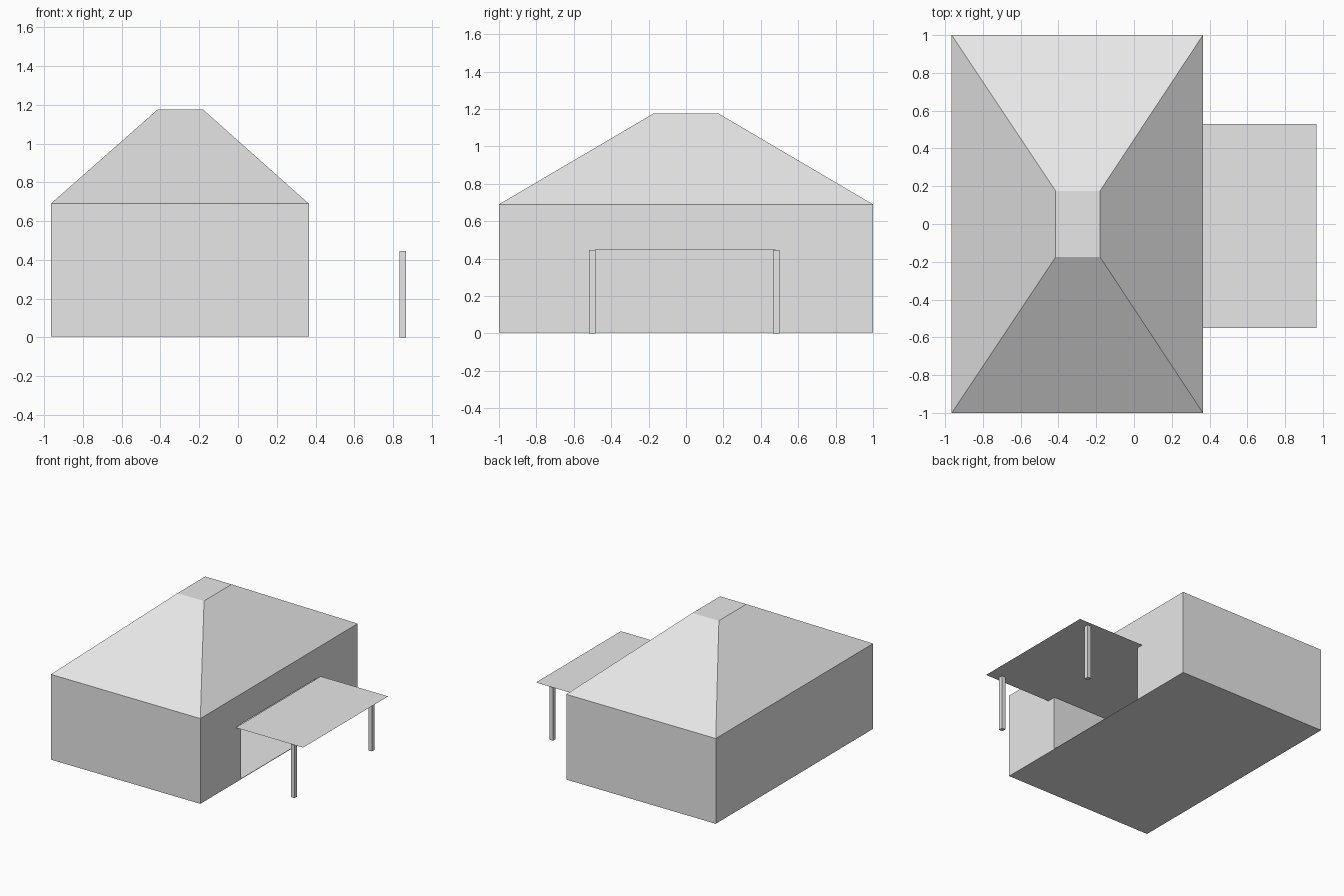
import bpy
import bmesh
from mathutils import Vector

default = bpy.data.objects.get("Cube")
if default:
    bpy.data.objects.remove(default, do_unlink=True)

plaster = bpy.data.materials.new("light_grey")
plaster.use_nodes = True
GREY = (0.8, 0.8, 0.8, 1)
plaster.diffuse_color = GREY
plaster.node_tree.nodes["Principled BSDF"].inputs["Base Color"].default_value = GREY


def finish(name, bm):
    bmesh.ops.recalc_face_normals(bm, faces=bm.faces)
    mesh = bpy.data.meshes.new(name)
    bm.to_mesh(mesh)
    bm.free()
    mesh.materials.append(plaster)
    obj = bpy.data.objects.new(name, mesh)
    bpy.context.collection.objects.link(obj)
    return obj


def rect(bm, x, y, z):
    """Four corner vertices of a level rectangle."""
    return [bm.verts.new((a, b, z)) for a, b in
            ((x[0], y[0]), (x[1], y[0]), (x[1], y[1]), (x[0], y[1]))]


def loft(name, levels):
    """Closed solid through stacked level rectangles."""
    bm = bmesh.new()
    rings = [rect(bm, *level) for level in levels]
    for low, high in zip(rings, rings[1:]):
        for i in range(4):
            j = (i + 1) % 4
            bm.faces.new((low[i], low[j], high[j], high[i]))
    bm.faces.new(rings[0][::-1])
    bm.faces.new(rings[-1])
    return finish(name, bm)


WALL_X, WALL_Y = (-0.965, 0.365), (-1, 1)
EAVES, CANOPY_Z = 0.69, 0.445

# Walls and hipped roof with a flat cap
house = loft("house_body", [
    (WALL_X, WALL_Y, 0.004),
    (WALL_X, WALL_Y, EAVES),
    ((-0.415, -0.18), (-0.175, 0.175), 1.175),
])

# Recessed porch cut into the side wall
cutter = loft("porch_cutter", [
    ((-0.235, 0.5), (-0.485, 0.475), 0.008),
    ((-0.235, 0.5), (-0.485, 0.475), 0.45),
])
cutter.hide_render = True
cut = house.modifiers.new("porch_recess", "BOOLEAN")
cut.operation = "DIFFERENCE"
cut.solver = "EXACT"
cut.object = cutter
bpy.context.view_layer.objects.active = house
bpy.ops.object.modifier_apply(modifier=cut.name)
bpy.data.objects.remove(cutter, do_unlink=True)

# Paper-thin canopy over the porch
bm = bmesh.new()
bm.faces.new(rect(bm, (WALL_X[1], 0.965), (-0.55, 0.53), CANOPY_Z))
finish("porch_canopy", bm)

# Square posts under the outer edge of the canopy
for side, y in (("front", -0.502), ("back", 0.482)):
    span = ((0.834, 0.866), (y - 0.017, y + 0.017))
    loft(side + "_post", [(*span, 0), (*span, CANOPY_Z)])
